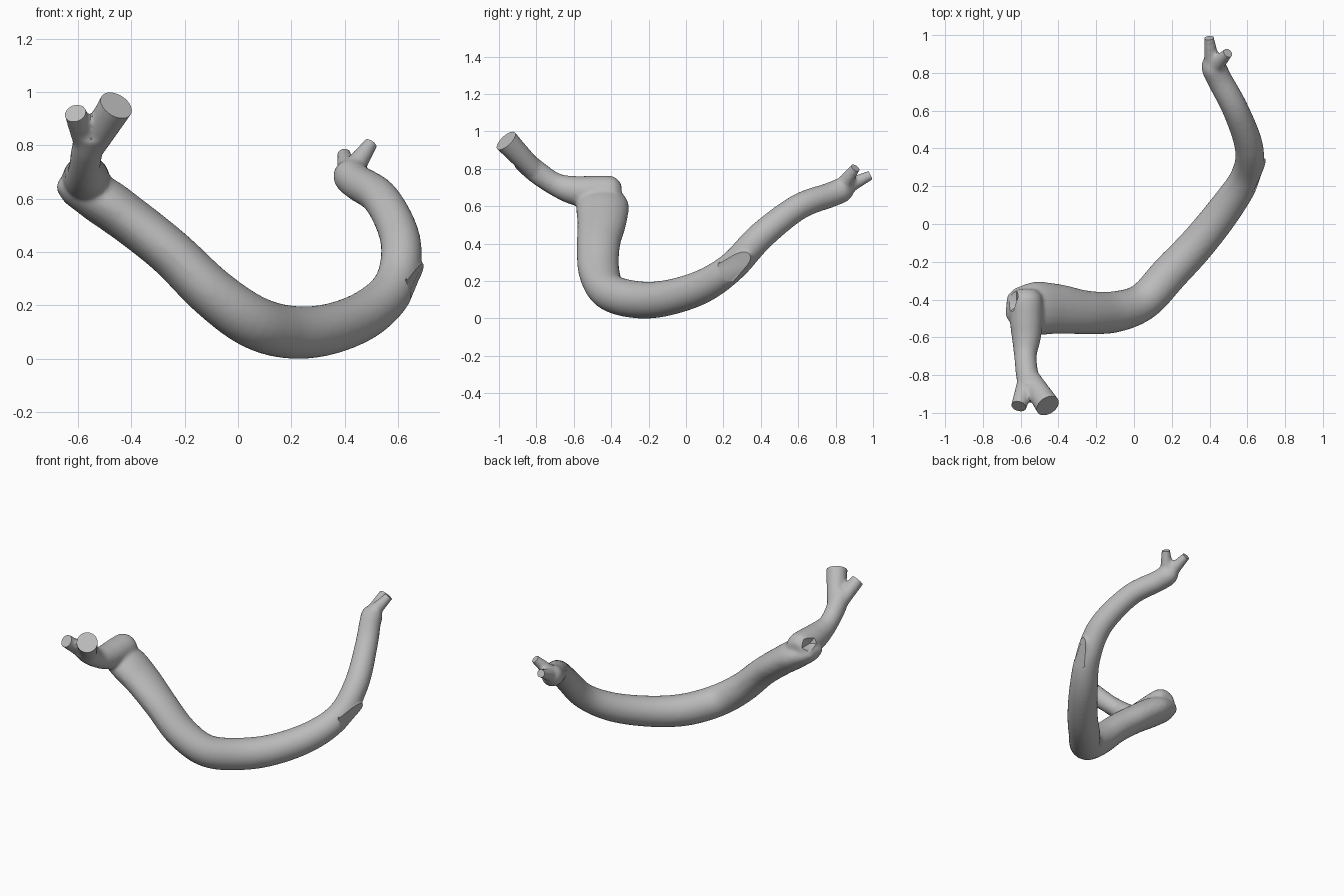
import bpy, bmesh, math
from mathutils import Vector, Matrix

if "Cube" in bpy.data.objects:
    bpy.data.objects.remove(bpy.data.objects["Cube"])

grey = bpy.data.materials.new("matte grey")
grey.diffuse_color = (0.5, 0.5, 0.5, 1)
grey.use_nodes = True
grey.node_tree.nodes["Principled BSDF"].inputs["Base Color"].default_value = grey.diffuse_color
SIDES = 20


def spline(pts, steps=6):
    """Catmull-Rom through rows of x, y, z, radius across, radius along ref."""
    p = [Vector(q) for q in pts]
    p = [2 * p[0] - p[1]] + p + [2 * p[-1] - p[-2]]
    out = []
    for i in range(1, len(p) - 2):
        a, b, c, d = p[i - 1:i + 3]
        for s in range(steps):
            t = s / steps
            out.append(0.5 * (2 * b + (c - a) * t + (2 * a - 5 * b + 4 * c - d) * t * t
                              + (3 * b - a - 3 * c + d) * t ** 3))
    return out + [p[-2]]


def tube(bm, pts, ref):
    """Sweep an ellipse along the path and cap both ends."""
    path = spline(pts)
    pos = [Vector(q[:3]) for q in path]
    rings = []
    for i, q in enumerate(path):
        tan = (pos[min(i + 1, len(pos) - 1)] - pos[max(i - 1, 0)]).normalized()
        u = (ref - tan * ref.dot(tan)).normalized()
        v = tan.cross(u)
        rings.append([bm.verts.new(pos[i] + u * q[4] * math.cos(a) + v * q[3] * math.sin(a))
                      for a in (2 * math.pi * k / SIDES for k in range(SIDES))])
    for a, b in zip(rings, rings[1:]):
        for k in range(SIDES):
            n = (k + 1) % SIDES
            bm.faces.new((a[k], a[n], b[n], b[k]))
    bm.faces.new(rings[0][::-1])
    bm.faces.new(rings[-1])


def apply(obj, name, kind, **settings):
    mod = obj.modifiers.new(name, kind)
    for key, val in settings.items():
        setattr(mod, key, val)
    bpy.ops.object.modifier_apply(modifier=mod.name)


bm = bmesh.new()
X, Y, Z = Vector((1, 0, 0)), Vector((0, 1, 0)), Vector((0, 0, 1))

# main curved limb
tube(bm, [(-.675, -.43, .648, .022, .06), (-.63, -.435, .64, .06, .10),
          (-.53, -.445, .605, .09, .14), (-.40, -.45, .515, .09, .132),
          (-.25, -.468, .395, .09, .116), (-.10, -.465, .25, .095, .11),
          (.05, -.41, .142, .1, .1), (.19, -.26, .1, .1, .1),
          (.34, -.10, .11, .096, .096), (.49, .09, .172, .09, .09),
          (.59, .25, .28, .08, .08), (.61, .40, .44, .076, .076),
          (.54, .60, .595, .07, .07), (.45, .77, .66, .067, .067),
          (.42, .84, .69, .065, .065), (.42, .88, .72, .035, .035)], Y)

# upper branch
tube(bm, [(-.57, -.345, .675, .045, .05), (-.57, -.39, .675, .085, .085),
          (-.57, -.50, .675, .088, .088), (-.57, -.60, .685, .078, .078),
          (-.575, -.70, .718, .062, .06), (-.565, -.80, .785, .062, .06),
          (-.55, -.88, .855, .06, .06)], X)

# flat-cut twigs: base, tip, base radius, tip radius
twigs = [((-.565, -.82, .80), (-.61, -.965, .92), .05, .042),
         ((-.55, -.82, .80), (-.457, -.962, .95), .055, .066),
         ((.415, .84, .695), (.398, .985, .765), .045, .027),
         ((.425, .83, .70), (.497, .905, .805), .045, .028)]
cuts = []
for base, tip, r0, r1 in twigs:
    b, t = Vector(base), Vector(tip)
    d = (t - b).normalized()
    e = t + d * .03
    m = (b + t) / 2
    tube(bm, [(*b, r0, r0), (*m, (r0 + r1) / 2, (r0 + r1) / 2),
              (*t, r1, r1), (*e, r1, r1)], X)
    cuts.append((t, d, r1 + .022))

# flat side scar
scar, out = Vector((.667, .288, .30)), Vector((.9, -.25, -.3)).normalized()
tube(bm, [(*(scar - out * .1), .05, .075), (*(scar - out * .05), .046, .075),
          (*(scar + out * .02), .035, .075)], Vector((.2, .7, .6)))
cuts.append((scar, out, .11))

mesh = bpy.data.meshes.new("branch")
bm.to_mesh(mesh)
bm.free()
branch = bpy.data.objects.new("branch", mesh)
bpy.context.collection.objects.link(branch)
bpy.context.view_layer.objects.active = branch
branch.select_set(True)

# blend the tubes into one skin
apply(branch, "blend", 'REMESH', mode='VOXEL', voxel_size=.011)
apply(branch, "soften", 'SMOOTH', factor=.5, iterations=8)

# slice the ends flat
bm = bmesh.new()
bm.from_mesh(branch.data)
for c, d, r in cuts:
    faces = [f for f in bm.faces if (f.calc_center_median() - c).length < r
             and (f.calc_center_median() - c).dot(d) > -.03]
    geom = set(faces)
    for f in faces:
        geom.update(f.edges)
        geom.update(f.verts)
    bmesh.ops.bisect_plane(bm, geom=list(geom), dist=1e-5, plane_co=c, plane_no=d,
                           clear_outer=True)
    rim = [e for e in bm.edges if e.is_boundary]
    bmesh.ops.holes_fill(bm, edges=rim, sides=0)
bmesh.ops.recalc_face_normals(bm, faces=bm.faces)
bm.to_mesh(branch.data)
bm.free()

# faceted hollow at the broken end
bpy.ops.mesh.primitive_ico_sphere_add(subdivisions=1, radius=1, location=(-.665, -.375, .725))
hollow = bpy.context.object
hollow.name = "hollow_cutter"
hollow.scale = (.06, .12, .06)
hollow.hide_render = True
bpy.context.view_layer.update()
bpy.ops.object.select_all(action='DESELECT')
branch.select_set(True)
bpy.context.view_layer.objects.active = branch
apply(branch, "hollow", 'BOOLEAN', operation='DIFFERENCE', object=hollow, solver='EXACT')
bpy.data.objects.remove(hollow)

branch.data.materials.clear()
branch.data.materials.append(grey)
bpy.ops.object.shade_smooth_by_angle(angle=math.radians(35))
